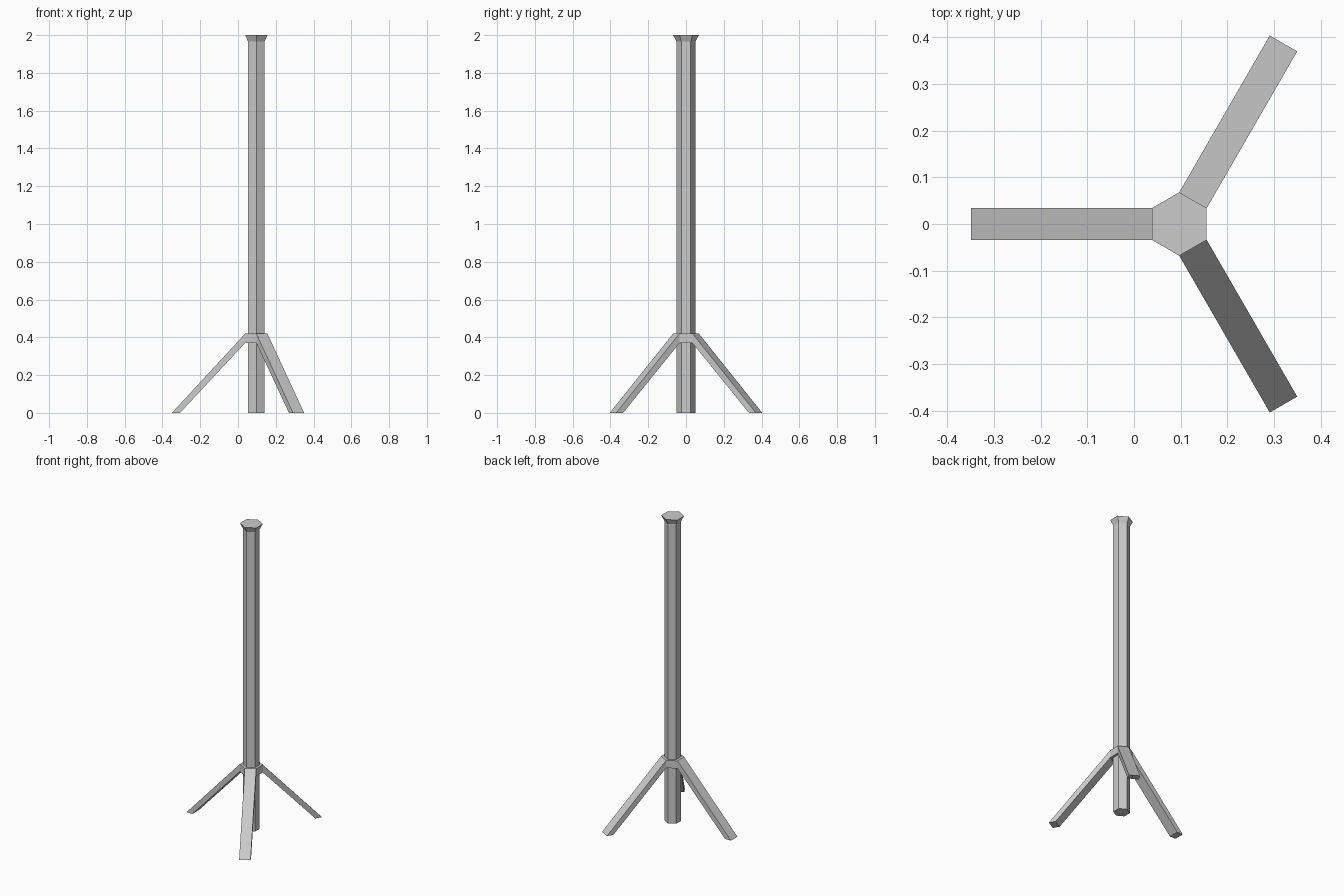
import bpy, bmesh
from math import cos, sin, pi
from mathutils import Vector

if "Cube" in bpy.data.objects:
    bpy.data.objects.remove(bpy.data.objects["Cube"])

CX = 0.097        # pole axis
R_POLE, R_WIDE = 0.05, 0.068


def hex_ring(bm, r, z):
    return [bm.verts.new((CX + r * cos(pi / 6 + i * pi / 3),
                          r * sin(pi / 6 + i * pi / 3), z)) for i in range(6)]


def hex_tower(bm, sections):
    """Skin a stack of hexagons given as (radius, z), capped at both ends."""
    rings = [hex_ring(bm, r, z) for r, z in sections]
    for a, b in zip(rings, rings[1:]):
        for i in range(6):
            j = (i + 1) % 6
            bm.faces.new((a[i], a[j], b[j], b[i]))
    bm.faces.new(rings[0][::-1])
    bm.faces.new(rings[-1])


def finish(bm, name):
    bmesh.ops.recalc_face_normals(bm, faces=bm.faces)
    me = bpy.data.meshes.new(name)
    bm.to_mesh(me)
    bm.free()
    ob = bpy.data.objects.new(name, me)
    bpy.context.collection.objects.link(ob)


# Hexagonal pole with flared top
bm = bmesh.new()
hex_tower(bm, [(R_POLE, 0), (R_POLE, 1.965), (R_WIDE, 2.0)])
finish(bm, "pole")

# Collar, with every other side face drawn out into a splayed leg
Z_LOW, Z_HIGH = 0.37, 0.42
bm = bmesh.new()
hex_tower(bm, [(R_WIDE, Z_LOW), (R_WIDE, Z_HIGH)])
bm.normal_update()
for angle in (pi / 3, pi, 5 * pi / 3):
    out = Vector((cos(angle), sin(angle), 0))
    face = max(bm.faces, key=lambda f: f.normal.dot(out))
    new = bmesh.ops.extrude_discrete_faces(bm, faces=[face])["faces"][0]
    apothem = R_WIDE * cos(pi / 6)
    for v in new.verts:
        reach = 0.447 if v.co.z > (Z_LOW + Z_HIGH) / 2 else 0.404
        v.co += out * (reach - apothem)
        v.co.z = 0
    bm.normal_update()
bmesh.ops.remove_doubles(bm, verts=bm.verts, dist=0.0001)
finish(bm, "collar_and_legs")
